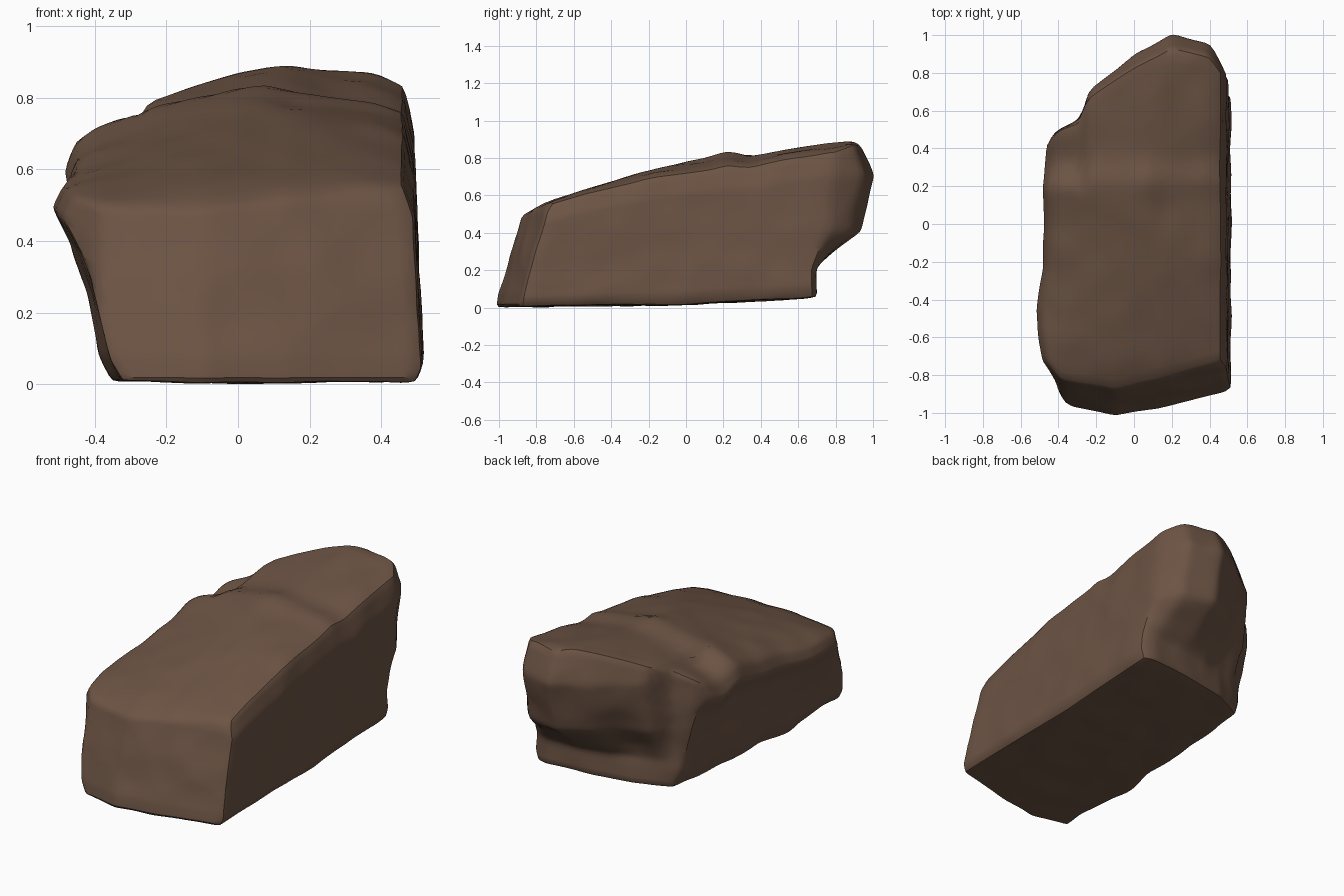
import bpy, bmesh, math
from mathutils import Vector, noise

cube = bpy.data.objects.get("Cube")
if cube:
    bpy.data.objects.remove(cube, do_unlink=True)


def curve(points):
    """Piecewise linear function through (input, output) points."""
    def value(t):
        if t <= points[0][0]:
            return points[0][1]
        for (a, p), (b, q) in zip(points, points[1:]):
            if t <= b:
                return p + (q - p) * (t - a) / (b - a)
        return points[-1][1]
    return value


# Plan outline, with a separate back edge for the undercut foot
plan_front = curve([(-.5, -.84), (-.45, -.88), (-.39, -.96), (-.1, -1.01), (.2, -.96),
                    (.5, -.88)])
plan_back = curve([(-.48, .38), (-.41, .49), (-.275, .56), (-.25, .7), (0, .9),
                   (.2, 1.01), (.4, .95), (.5, .78)])
foot_back = curve([(-.48, .36), (-.4, .47), (-.25, .56), (-.1, .63), (.2, .68),
                   (.44, .7), (.5, .68)])
plan_left = curve([(-1, -.5), (-.85, -.48), (-.7, -.49), (-.45, -.522), (-.25, -.485),
                   (.2, -.48), (.4, -.46)])

# Leaning walls, by height
front_lean = curve([(0, 0), (.07, .01), (.3, .075), (.5, .14), (.6, .2)])
undercut = curve([(.2, 1), (.3, .65), (.4, .22), (.7, 0)])
back_round = curve([(.7, 0), (.9, .08)])
left_lean = curve([(0, .17), (.12, .135), (.45, .09), (.7, .05), (.9, 0), (1, .03)])
right_edge = curve([(0, .495), (.08, .515), (.4, .5), (.85, .49), (1, .46)])

# Top surface: a long ridge that falls off to the sides
ridge = curve([(-.88, .49), (-.76, .55), (-.6, .61), (-.1, .75), (.22, .835),
               (.34, .805), (.6, .845), (.9, .89), (1, .85)])
fall = curve([(-.5, .19), (-.4, .12), (-.25, .07), (0, .01), (.15, 0), (.38, .025),
              (.5, .06)])
fall_strength = curve([(-.8, .25), (0, 1)])
ledge_drop = curve([(.2, 0), (.28, .05), (.5, .02)])
lobe_side = curve([(.08, 0), (.16, .03)])
underside = curve([(-1, 0), (0, .01), (.7, .05)])


def shape(co):
    """Move a point of the unit cube onto the boulder."""
    x, u, h = co.x, co.y + .5, co.z + .5
    z = h * .8
    for _ in range(6):
        front = plan_front(x) + front_lean(z)
        back = plan_back(x) - back_round(z)
        back += (foot_back(x) - back) * undercut(z)
        # Hollow in the back wall, beside the corner of the ledge
        back -= .06 * math.exp(-((x + .08) / .12) ** 2 - ((z - .35) / .15) ** 2)
        y = front + (back - front) * u
        # The raised lobe ends along its right side
        top = ridge(y) - fall(x) * fall_strength(y)
        top -= lobe_side(x) * math.exp(-((y - .15) / .2) ** 2)
        if x < -.255:
            top -= ledge_drop(y)
        z = underside(y) + (top - underside(y)) * h
        left = plan_left(y) + left_lean(h)
        x = left + (right_edge(h) - left) * (co.x + .5)
    return Vector((x, y, z))


bm = bmesh.new()
bmesh.ops.create_cube(bm, size=1)
bmesh.ops.subdivide_edges(bm, edges=bm.edges[:], cuts=39, use_grid_fill=True)
for v in bm.verts:
    v.co = shape(v.co)
bmesh.ops.recalc_face_normals(bm, faces=bm.faces[:])

# Round the edges, then chip the surface
for _ in range(2):
    bmesh.ops.smooth_vert(bm, verts=bm.verts[:], factor=.5,
                          use_axis_x=True, use_axis_y=True, use_axis_z=True)
bm.normal_update()
chips = []
for v in bm.verts:
    near = noise.voronoi(v.co * 4)[0]
    chips.append(.012 * (near[0] - .35) + .006 * noise.noise(v.co * 6))
for v, d in zip(bm.verts, chips):
    v.co += v.normal * d

# Rest the stone on the ground
lift = min(v.co.z for v in bm.verts)
bmesh.ops.translate(bm, verts=bm.verts[:], vec=(0, 0, -lift))

mesh = bpy.data.meshes.new("boulder")
bm.to_mesh(mesh)
bm.free()
boulder = bpy.data.objects.new("boulder", mesh)
bpy.context.collection.objects.link(boulder)

# Brown stone
stone = bpy.data.materials.new("brown_stone")
stone.use_nodes = True
colour = (.15, .088, .058, 1)
stone.diffuse_color = colour
bsdf = next(n for n in stone.node_tree.nodes if n.type == 'BSDF_PRINCIPLED')
bsdf.inputs["Base Color"].default_value = colour
bsdf.inputs["Roughness"].default_value = .9
mesh.materials.append(stone)

bpy.context.view_layer.objects.active = boulder
boulder.select_set(True)
bpy.ops.object.shade_smooth_by_angle(angle=.6)
